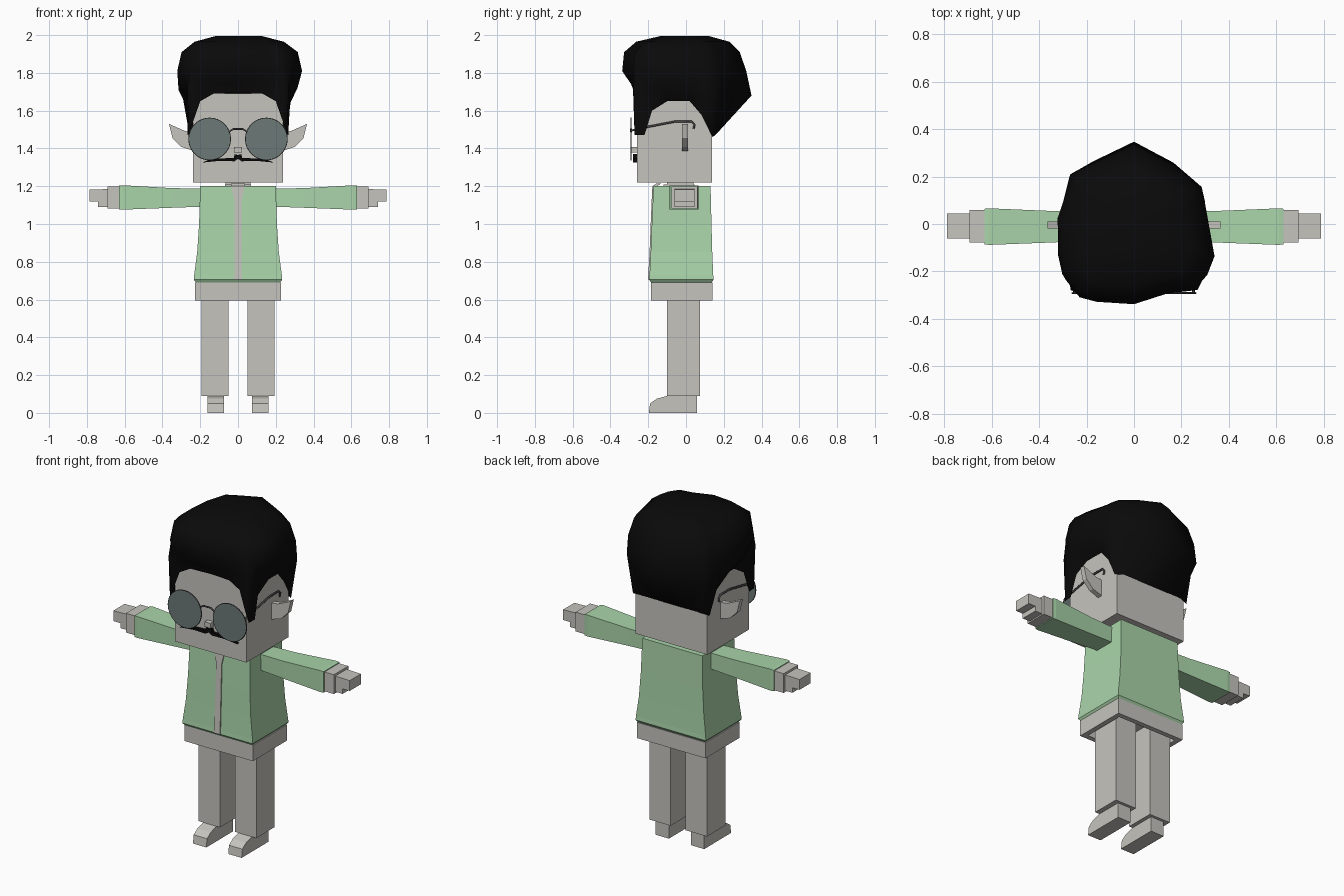
import bpy, bmesh, math
from mathutils import Vector

cube = bpy.data.objects.get("Cube")
if cube:
    bpy.data.objects.remove(cube, do_unlink=True)


def material(name, r, g, b):
    m = bpy.data.materials.new(name)
    m.use_nodes = True
    m.diffuse_color = (r, g, b, 1)
    m.node_tree.nodes["Principled BSDF"].inputs["Base Color"].default_value = (r, g, b, 1)
    return m


GREY = material("pale grey", .56, .55, .51)
GREEN = material("soft green", .40, .66, .40)
BLACK = material("hair black", .003, .003, .003)
LENS = material("smoky lens", .15, .19, .185)
FRAME = material("dark metal", .06, .06, .06)


def finish(name, bm, mat, smooth=False):
    bmesh.ops.recalc_face_normals(bm, faces=bm.faces)
    mesh = bpy.data.meshes.new(name)
    bm.to_mesh(mesh)
    bm.free()
    mesh.materials.append(mat)
    for p in mesh.polygons:
        p.use_smooth = smooth
    ob = bpy.data.objects.new(name, mesh)
    bpy.context.collection.objects.link(ob)
    return ob


def loft(name, rings, mat, smooth=False, cap_start=True):
    bm = bmesh.new()
    rows = [[bm.verts.new(p) for p in ring] for ring in rings]
    for a, b in zip(rows, rows[1:]):
        for i in range(len(a)):
            j = (i + 1) % len(a)
            bm.faces.new((a[i], a[j], b[j], b[i]))
    if cap_start:
        bm.faces.new(rows[0])
    bm.faces.new(rows[-1])
    return finish(name, bm, mat, smooth)


def rect_z(z, x0, x1, y0, y1):
    return [(x0, y0, z), (x1, y0, z), (x1, y1, z), (x0, y1, z)]


def box(name, x0, x1, y0, y1, z0, z1, mat):
    return loft(name, [rect_z(z0, x0, x1, y0, y1), rect_z(z1, x0, x1, y0, y1)], mat)


def prism_y(name, outline, y0, y1, mat):
    return loft(name, [[(x, y, z) for x, z in outline] for y in (y0, y1)], mat)


def prism_x(name, outline, x0, x1, mat):
    return loft(name, [[(x, y, z) for y, z in outline] for x in (x0, x1)], mat)


def wire(name, points, radius, mat):
    cu = bpy.data.curves.new(name, "CURVE")
    cu.dimensions = "3D"
    cu.bevel_depth = radius
    cu.bevel_resolution = 1
    cu.use_fill_caps = True
    sp = cu.splines.new("POLY")
    sp.points.add(len(points) - 1)
    for p, co in zip(sp.points, points):
        p.co = (*co, 1)
    cu.materials.append(mat)
    ob = bpy.data.objects.new(name, cu)
    bpy.context.collection.objects.link(ob)


# Head and neck
box("head", -.238, .238, -.26, .138, 1.22, 1.69, GREY)
box("neck", -.065, .065, -.1, .04, 1.17, 1.225, GREY)

# Jacket, flared toward the hem, with a tucked-in lower lip
loft("jacket", [rect_z(z, -w, w, y0, y1) for z, w, y0, y1 in (
    (.69, .222, -.185, .136), (.705, .234, -.195, .146), (.73, .232, -.193, .144),
    (.85, .216, -.187, .139), (1.0, .206, -.181, .135), (1.2, .2, -.172, .13))], GREEN)
# Zip strip follows the slope of the jacket front
loft("zip_strip", [rect_z(z, -w, w, y - .006, y + .02) for z, w, y in (
    (.705, .02, -.195), (.85, .019, -.187), (1.12, .018, -.176),
    (1.2, .036, -.172), (1.215, .036, -.15))], GREY)
box("collar", -.07, .07, -.12, .045, 1.195, 1.21, GREY)

# Hips, hollow underneath
loft("hips", [rect_z(z, -.228 + i, .228 - i, -.185 + i, .14 - i) for z, i in (
    (.66, .03), (.595, .03), (.595, 0), (.69, 0))], GREY)

for side, s in (("left", 1), ("right", -1)):
    # Leg and shoe
    x0, x1 = sorted((s * .05, s * .192))
    box(side + "_leg", x0, x1, -.1, .075, .09, .67, GREY)
    shoe = [(.058, 0), (.058, .09), (-.1, .09), (-.155, .075), (-.19, .05), (-.197, 0)]
    prism_x(side + "_shoe", shoe, s * .073, s * .162, GREY)

    # Sleeve, widening to the cuff
    loft(side + "_sleeve", [[(s * x, y0, z0), (s * x, y1, z0), (s * x, y1, z1), (s * x, y0, z1)]
         for x, y0, y1, z0, z1 in (
             (.18, -.07, .05, 1.092, 1.187), (.35, -.078, .055, 1.086, 1.19),
             (.61, -.088, .066, 1.076, 1.205), (.63, -.086, .064, 1.077, 1.203))], GREEN)
    # Hand with stepped fingers
    x0, x1 = sorted((s * .62, s * .692))
    box(side + "_palm", x0, x1, -.077, .06, 1.082, 1.198, GREY)
    fingers = [(s * .68, 1.185), (s * .787, 1.182), (s * .787, 1.12), (s * .74, 1.12),
               (s * .74, 1.09), (s * .68, 1.09)]
    prism_y(side + "_fingers", fingers, -.062, .045, GREY)

    # Pointed ear
    ear = [(.23, 1.485), (.28, 1.492), (.365, 1.53), (.347, 1.455), (.3, 1.408), (.23, 1.385)]
    prism_y(side + "_ear", [(s * x, z) for x, z in ear], -.02, .01, GREY)

    # Round lens, rim and temple arm
    circle = [(s * .15 + .11 * math.cos(math.tau * i / 32), 1.45 + .11 * math.sin(math.tau * i / 32))
              for i in range(32)]
    prism_y(side + "_lens", circle, -.294, -.288, LENS)
    wire(side + "_lens_rim", [(x, -.291, z) for x, z in circle + circle[:1]], .0035, FRAME)
    wire(side + "_temple", [(s * .25, y, z) for y, z in (
        (-.29, 1.495), (-.2, 1.515), (-.06, 1.542), (.03, 1.542), (.045, 1.525), (.04, 1.505))],
        .006, FRAME)

    # Half of the moustache
    tache = [(0, 1.365), (.018, 1.37), (.022, 1.35), (.09, 1.347), (.15, 1.342), (.19, 1.325),
             (.1, 1.334), (.02, 1.332), (0, 1.345)]
    prism_y(side + "_moustache", [(s * x, z) for x, z in tache], -.28, -.255, BLACK)

wire("glasses_bridge", [(-.05, -.291, 1.487), (-.025, -.291, 1.503), (.025, -.291, 1.503),
                        (.05, -.291, 1.487)], .005, FRAME)
box("nose", -.02, .02, -.29, -.255, 1.378, 1.408, GREY)

# Hair: from the hairline on the head, out to an uneven outline, and over the top
half = [(0, -.27, 1.695), (.13, -.27, 1.69), (.2, -.27, 1.65), (.235, -.275, 1.55),
        (.262, -.272, 1.47), (.266, -.22, 1.47), (.258, -.18, 1.6), (.25, -.1, 1.65),
        (.25, .02, 1.65), (.25, .08, 1.58), (.255, .14, 1.46), (.2, .155, 1.47),
        (.1, .155, 1.47), (0, .155, 1.47)]
hairline = half + [(-x, y, z) for x, y, z in half[-2:0:-1]]
outline = [(-.01, .35), (.1, .315), (.3, .15), (.315, 0), (.34, -.14), (.34, -.18), (.25, -.28),
           (.12, -.295), (-.02, -.345), (-.22, -.32), (-.3, -.22), (-.34, -.04), (-.32, .04),
           (-.27, .22), (-.12, .29)]


def reach(d):
    # Distance from the centre to the outline along direction d
    for a, b in zip(outline, outline[1:] + outline[:1]):
        a, e = Vector(a), Vector(b) - Vector(a)
        det = d.x * -e.y + d.y * e.x
        if abs(det) < 1e-9:
            continue
        t = (a.x * -e.y + a.y * e.x) / det
        u = (d.x * a.y - d.y * a.x) / det
        if t > 0 and -.001 <= u <= 1.001:
            return t
    return .32


rings = [hairline]
# Each level: height, then width factor at the front, sides and back
for level, (z, front, mid, back) in enumerate((
        (1.71, .86, .97, 1), (1.81, 1, 1, .92), (1.91, .97, .91, .82),
        (1.965, .78, .68, .66), (1.995, .4, .35, .35))):
    ring = []
    for x, y, hz in hairline:
        d = Vector((x, y)).normalized()
        f = mid + (front - mid) * max(0, -d.y) + (back - mid) * max(0, d.y)
        r = reach(d) * f
        if level == 0:
            r = max(r, Vector((x, y)).length + .008)
        tilt = -.03 * d.y if level == 0 else 0
        ring.append((d.x * r, d.y * r, z + tilt))
    rings.append(ring)
loft("hair", rings, BLACK, smooth=True, cap_start=False)
